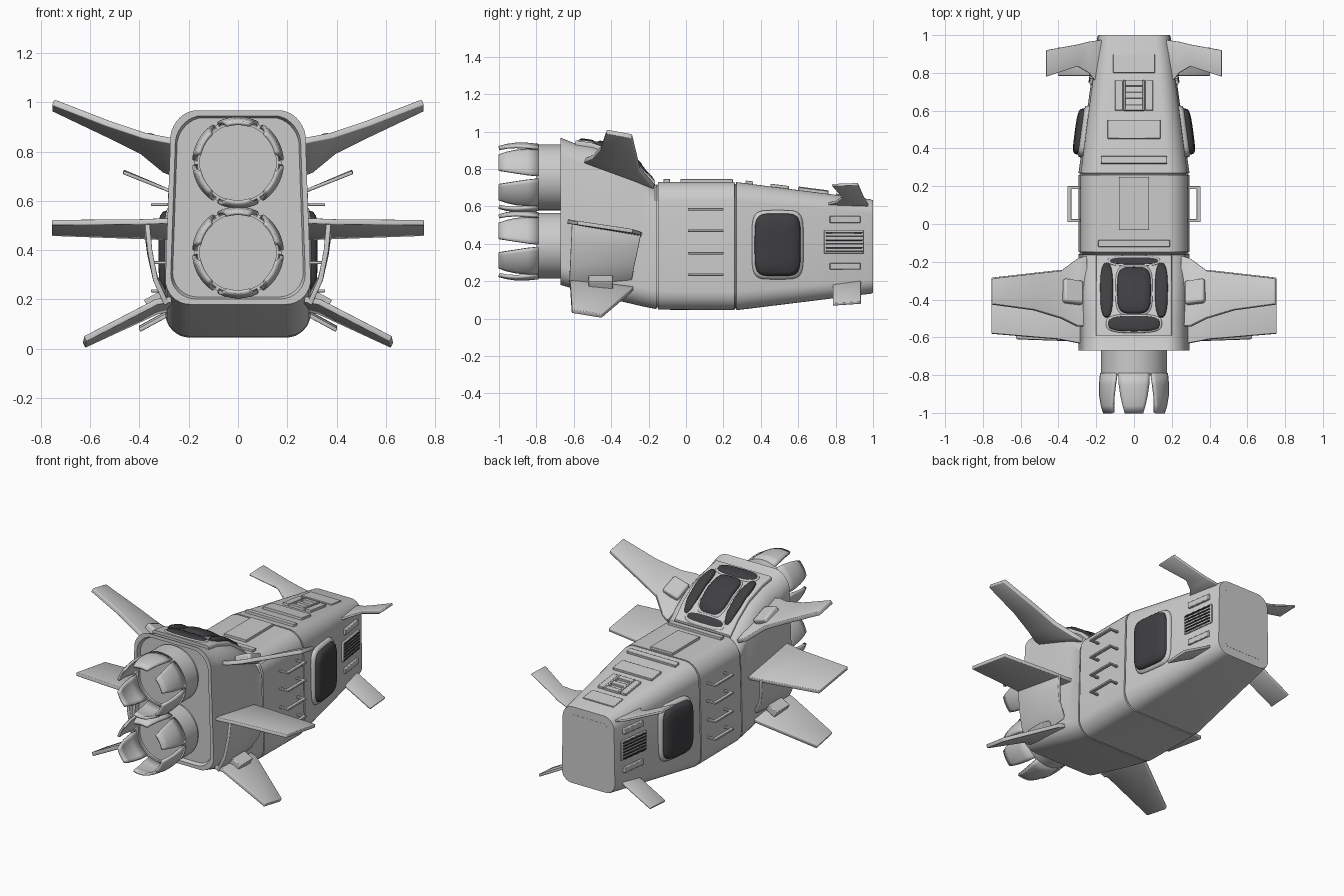
import bpy, bmesh, math
from mathutils import Matrix, Vector

if "Cube" in bpy.data.objects:
    bpy.data.objects.remove(bpy.data.objects["Cube"])

dark = bpy.data.materials.new("dark_glass")
dark.diffuse_color = (0.05, 0.05, 0.055, 1)
dark.use_nodes = True
dark.node_tree.nodes["Principled BSDF"].inputs["Base Color"].default_value = dark.diffuse_color


def finish(name, bm, mirror=False, solid=0, offset=0, bevel=0, mat=None, angle=35):
    bmesh.ops.recalc_face_normals(bm, faces=bm.faces)
    me = bpy.data.meshes.new(name)
    bm.to_mesh(me)
    bm.free()
    ob = bpy.data.objects.new(name, me)
    bpy.context.collection.objects.link(ob)
    if mat:
        me.materials.append(mat)
    bpy.ops.object.select_all(action='DESELECT')
    bpy.context.view_layer.objects.active = ob
    ob.select_set(True)
    bpy.ops.object.shade_smooth_by_angle(angle=math.radians(angle))
    if solid:
        m = ob.modifiers.new("thickness", 'SOLIDIFY')
        m.thickness, m.offset, m.use_even_offset = solid, offset, True
    if bevel:
        m = ob.modifiers.new("bevel", 'BEVEL')
        m.width, m.segments = bevel, 2
    if mirror:
        ob.modifiers.new("mirror", 'MIRROR')
    return ob


def skin(bm, rings, closed=True):
    vs = [[bm.verts.new(p) for p in r] for r in rings]
    n = len(vs[0])
    for a, b in zip(vs, vs[1:]):
        for i in range(n if closed else n - 1):
            j = (i + 1) % n
            bm.faces.new((a[i], a[j], b[j], b[i]))
    return vs


def section(y, hw, z0, z1, r, k=0.0, d=0.0):
    # rounded rectangle that narrows towards the top by k and shrinks by d
    hw, z0, z1 = hw - d, z0 + d, z1 - d
    zm, pts = (z0 + z1) / 2, []
    for q, (sx, sz) in enumerate(((1, 1), (-1, 1), (-1, -1), (1, -1))):
        for i in range(9):
            a = math.pi / 2 * (q + i / 8)
            x = sx * (hw - r) + r * math.cos(a)
            z = (z1 - r if sz > 0 else z0 + r) + r * math.sin(a)
            pts.append((x * (1 - k * (max(0, z - zm) / (z1 - zm)) ** 2), y, z))
    return pts


def loft(name, secs, **kw):
    bm = bmesh.new()
    vs = skin(bm, [section(*s) for s in secs])
    bm.faces.new(vs[0])
    bm.faces.new(vs[-1])
    return finish(name, bm, **kw)


def box(name, loc, size, rot=(0, 0, 0), mirror=False, bevel=0.004, mat=None):
    bm = bmesh.new()
    M = Matrix.Translation(loc)
    for ang, ax in zip(rot, 'XYZ'):
        M = M @ Matrix.Rotation(ang, 4, ax)
    bmesh.ops.create_cube(bm, size=1, matrix=M @ Matrix.Diagonal((*size, 1)))
    return finish(name, bm, mirror=mirror, bevel=bevel, mat=mat)


def fin(name, stations, t):
    # sheet through (front, back) point pairs, thickened and mirrored
    bm = bmesh.new()
    skin(bm, stations, closed=False)
    return finish(name, bm, mirror=True, solid=t, bevel=0.004)


def pillow(name, surf, cu, cv, a, b, bulge, power=4, base=0.0, mirror=False, mat=None):
    # domed rounded panel laid on the surface surf(u, v, height)
    bm, rings = bmesh.new(), []
    for r, h in ((1, -0.02), (1, base), (0.97, base + bulge * .5), (0.88, base + bulge * .8),
                 (0.6, base + bulge * .97), (0.2, base + bulge)):
        ring = []
        for i in range(40):
            t = 2 * math.pi * i / 40
            c, s = math.cos(t), math.sin(t)
            u = math.copysign(abs(c) ** (2 / power), c) * a * r
            v = math.copysign(abs(s) ** (2 / power), s) * b * r
            ring.append(surf(cu + u, cv + v, h))
        rings.append(ring)
    bm.faces.new(skin(bm, rings)[-1])
    return finish(name, bm, mirror=mirror, mat=mat, angle=50)


# hull: tail, middle and nose with grooves at the seams
top = [(-0.67, .967), (-0.59, .935), (-0.5, .922), (-0.36, .875), (-0.25, .80), (-0.165, .715)]


def top_z(y):
    for (y0, z0), (y1, z1) in zip(top, top[1:]):
        if y <= y1:
            return z0 + (z1 - z0) * (y - y0) / (y1 - y0)
    return top[-1][1]


tail = [(y, .295, .05 + .13 * ((-y - .15) / .52) ** 1.15, z, .10, .13) for y, z in top]
rim = tail[0][1:]
loft("hull", [(-0.645, *rim, .03), (-0.67, *rim, .022), tail[0]] + tail[1:] + [
    (-0.158, .295, .05, .72, .10, .1), (-0.157, .295, .05, .72, .10, .1, .01),
    (-0.15, .295, .048, .73, .10, .08, .01), (-0.149, .295, .048, .73, .10, .08),
    (0.26, .295, .045, .73, .10, .08), (0.261, .295, .045, .73, .10, .08, .01),
    (0.268, .295, .045, .73, .10, .08, .01), (0.269, .294, .045, .73, .10, .08),
    (0.985, .195, .133, .638, .075, .06), (1.0, .19, .138, .633, .07, .06)], angle=25)
loft("nose_panel", [(0.98, .125, .2, .575, .02), (1.0, .125, .2, .575, .02)])
for name, w, z0, z1, y in (("nose_groove", .133, .192, .583, .9995),):
    loft(name, [(0.98, w, z0, z1, .02), (y + .0015, w, z0, z1, .02)], mat=None)

# cockpit frame and its five windows
frame_y = [-0.59, -0.5, -0.43, -0.36, -0.3, -0.25, -0.2, -0.165]
loft("cockpit_frame", [(y, .20, top_z(y) - .05, top_z(y) + .018, .012) for y in frame_y])


def roof(u, v, h):
    return (u, v, top_z(v) + .018 + h)


for name, x, y, a, b, h, p in (("cockpit_window_centre", 0, -.35, .09, .125, .032, 4),
                               ("cockpit_window_rear", 0, -.527, .14, .042, .016, 3),
                               ("cockpit_window_front", 0, -.195, .13, .02, .012, 3)):
    pillow(name + "_rim", roof, x, y, a + .008, b + .008, .008, p)
    pillow(name, roof, x, y, a, b, h, p, mat=dark)
pillow("cockpit_window_side", roof, .145, -.35, .034, .145, .02, 2.6, mirror=True, mat=dark)

# two engines with six petals each
for label, cz in (("upper", .755), ("lower", .39)):
    bm = bmesh.new()
    prof = [(.168, -.6), (.168, -.655), (.176, -.66), (.176, -.8), (.155, -.8), (.155, -.785), (.002, -.785)]
    rings = [[(r * math.cos(t * math.pi / 24), y, cz + r * math.sin(t * math.pi / 24))
              for t in range(48)] for r, y in prof]
    bm.faces.new(skin(bm, rings)[-1])
    finish(label + "_engine", bm)
    bm = bmesh.new()
    for k in range(6):
        rows = []
        for y, r, w in ((-.79, .172, 28), (-.85, .178, 26), (-.91, .178, 23), (-.96, .171, 20), (-1.0, .16, 17)):
            angs = [math.radians(90 + 60 * k + w * (i / 4 - 1)) for i in range(9)]
            rows.append([(r * math.cos(a), y, cz + r * math.sin(a)) for a in angs])
        skin(bm, rows, closed=False)
    # orient petals outwards before thickening
    finish(label + "_engine_petals", bm, solid=.016, offset=0)

# rear wings
fin("upper_wing", [((.25, -.17, .705), (.25, -.54, .84)), ((.30, -.185, .725), (.30, -.54, .85)),
                   ((.39, -.25, .80), (.38, -.50, .865)), ((.53, -.265, .87), (.53, -.455, .915)),
                   ((.75, -.29, .975), (.75, -.425, 1.0))], .026)
box("upper_wing_block", (.325, -.36, .82), (.11, .13, .05), (-.35, -.4, 0), True, .012)
fin("middle_wing", [((.27, -.235, .45), (.27, -.635, .52)), ((.40, -.245, .455), (.40, -.61, .515)),
                    ((.755, -.285, .468), (.755, -.58, .512))], .022)
fin("side_shroud", [((.368, -.24, .455), (.368, -.61, .51)), ((.358, -.255, .38), (.358, -.615, .4)),
                    ((.335, -.275, .29), (.335, -.62, .28)), ((.29, -.29, .21), (.29, -.625, .18))], .02)
fin("lower_wing", [((.27, -.28, .165), (.27, -.625, .2)), ((.33, -.29, .15), (.33, -.62, .19)),
                   ((.625, -.45, .014), (.62, -.61, .04))], .024)
box("lower_wing_block", (.34, -.455, .195), (.07, .13, .045), (0, .5, 0), True)

# nose fins
fin("upper_nose_fin", [((.17, .975, .605), (.17, .71, .60)), ((.24, .965, .625), (.24, .80, .625)),
                       ((.30, .95, .65), (.30, .835, .65)), ((.465, .92, .72), (.465, .78, .715))], .014)
fin("lower_nose_fin", [((.17, .935, .21), (.17, .785, .20)), ((.40, .935, .085), (.40, .785, .075))], .016)


# nose side windows, grille and plates
def side_x(y):
    return .295 - (y - .26) * .137


def wall(u, v, h):
    return (side_x(u) + h, u, v)


lean = math.atan(.137)
pillow("side_window_frame", wall, .49, .395, .138, .185, .022, 5, mirror=True)
pillow("side_window", wall, .49, .395, .123, .167, .034, 5, base=.016, mirror=True, mat=dark)
box("grille_base", (side_x(.845), .845, .41), (.014, .215, .125), (0, 0, lean), True)
for i in range(6):
    box("grille_slat", (side_x(.845) + .006, .845, .36 + .02 * i), (.014, .195, .008),
        (0, 0, lean), True, .001, dark)
for z in (.53, .28):
    box("nose_side_plate", (side_x(.85), .85, z), (.02, .165, .036), (0, 0, lean), True)

# ladder handles on the middle
for z in (.585, .47, .35, .235):
    box("handle_bar", (.342, .105, z), (.022, .19, .012), mirror=True, bevel=.003)
    for y in (.018, .192):
        box("handle_post", (.315, y, z), (.06, .016, .012), mirror=True, bevel=.003)
for y in (-.01, .24):
    box("corner_lug", (.238, y, .685), (.075, .012, .014), (0, .7, 0), True, .003, dark)

# roof panels
nose_tilt = -math.atan(.128)


def roof_plate(name, x, y, w, l, h=.016):
    flat = y < .26
    z = .73 if flat else .73 - (y - .26) * .128
    box(name, (x, y, z), (w, l, h * 2), (0 if flat else nose_tilt, 0, 0), bevel=.003)


roof_plate("roof_hatch", 0, .11, .16, .28)
roof_plate("roof_strip", 0, -.103, .38, .035)
roof_plate("nose_strip", 0, .338, .35, .04)
roof_plate("nose_plate", 0, .50, .28, .10)
roof_plate("nose_front_plate", 0, .85, .22, .10, .008)
for x in (-.08, .08):
    roof_plate("vent_rail", x, .68, .04, .16)
for y in (.615, .68, .745):
    roof_plate("vent_rung", 0, y, .11, .032)
for x in (-.052, .052):
    roof_plate("vent_bar", x, .68, .012, .16, .02)
